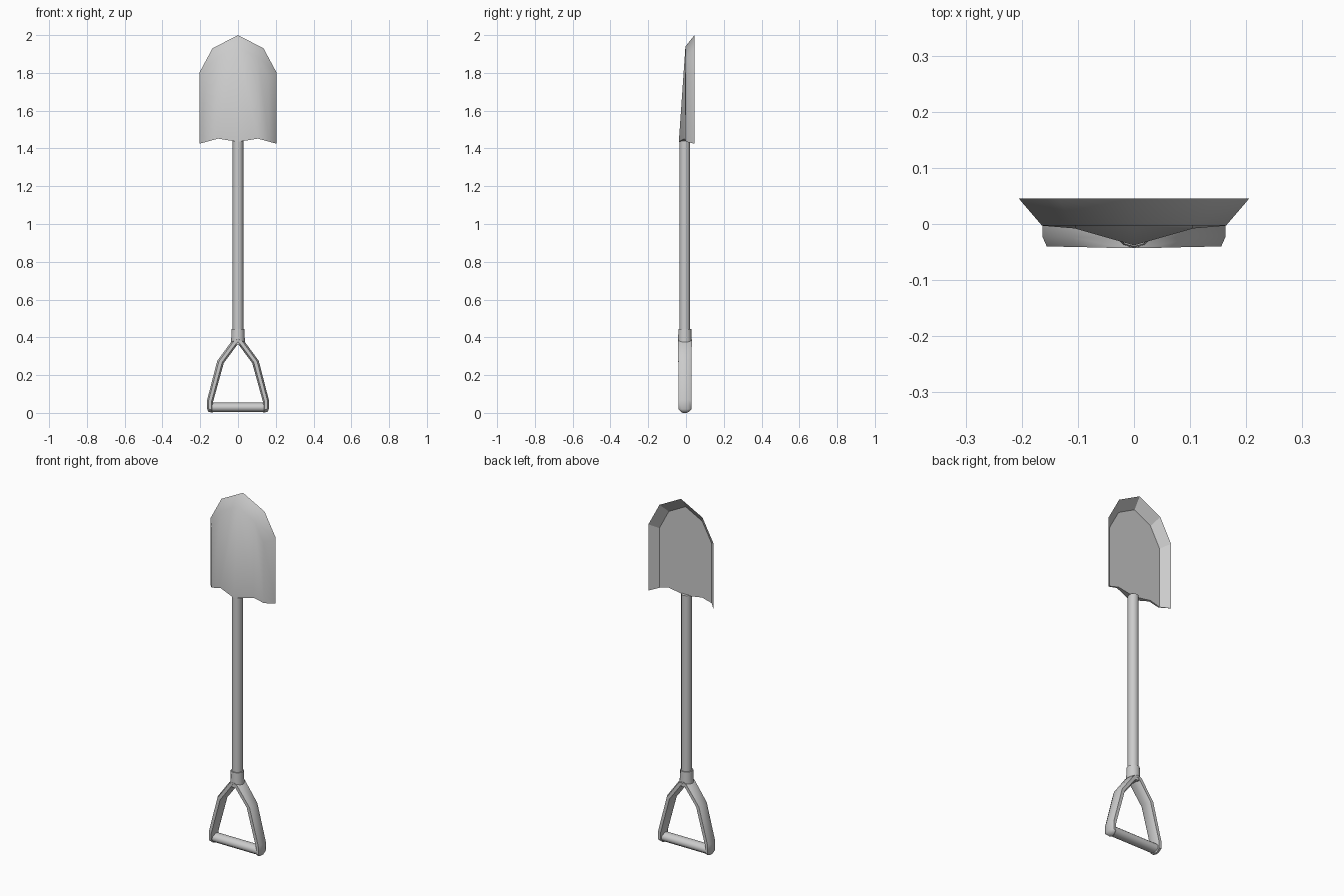
import bpy, bmesh, math
from mathutils import Vector

if "Cube" in bpy.data.objects:
    bpy.data.objects.remove(bpy.data.objects["Cube"])

YC = -0.006  # depth centre of shaft and handle


def finish(name, bm, angle=40):
    bmesh.ops.remove_doubles(bm, verts=bm.verts, dist=0.0005)
    bmesh.ops.recalc_face_normals(bm, faces=bm.faces)
    me = bpy.data.meshes.new(name)
    bm.to_mesh(me)
    bm.free()
    ob = bpy.data.objects.new(name, me)
    bpy.context.collection.objects.link(ob)
    if angle:
        me.polygons.foreach_set("use_smooth", [True] * len(me.polygons))
        me.set_sharp_from_angle(angle=math.radians(angle))
    return ob


def loft(bm, rings):
    loops = [[bm.verts.new(p) for p in r] for r in rings]
    n = len(loops[0])
    for a, b in zip(loops, loops[1:]):
        for i in range(n):
            bm.faces.new((a[i], a[(i + 1) % n], b[(i + 1) % n], b[i]))
    bm.faces.new(loops[0])
    bm.faces.new(loops[-1])


def ring(centre, u, v, n):
    return [centre + u * math.cos(2 * math.pi * i / n) + v * math.sin(2 * math.pi * i / n)
            for i in range(n)]


def turned(name, stations, n=12):
    bm = bmesh.new()
    loft(bm, [ring(Vector((0, YC, z)), Vector((r, 0, 0)), Vector((0, r, 0)), n)
              for z, r in stations])
    return finish(name, bm)


# Blade: dished rim, flat panel on the back, ridged smooth face on the front
rim = [(0.205, 1.425), (0.205, 1.80), (0.135, 1.93), (0, 2.0)]
inner = [(0.164, 1.436), (0.164, 1.775), (0.105, 1.885), (0, 1.94)]
bottom = [(0.105, 1.452, -0.008), (0, 1.435, -0.038)]
bm = bmesh.new()
for s in (1, -1):
    def v(x, z, y):
        return bm.verts.new((s * x, y, z))

    def face(*vs, smooth=False):
        bm.faces.new(vs).smooth = smooth

    R = [v(x, z, 0.045) for x, z in rim]
    F = [v(x, z, -0.003) for x, z in inner]
    P = [v(x, z, 0.004) for x, z in inner]
    FB = [v(*p) for p in bottom]
    PB = [v(x, z, 0.004) for x, z, y in bottom]
    for i in range(3):
        face(R[i], R[i + 1], F[i + 1], F[i], smooth=True)
        face(R[i], R[i + 1], P[i + 1], P[i])
    face(F[0], F[1], F[2], FB[0], smooth=True)
    face(FB[0], F[2], F[3], FB[1], smooth=True)
    face(P[0], P[1], P[2], PB[0])
    face(PB[0], P[2], P[3], PB[1])
    face(R[0], F[0], P[0])
    face(F[0], FB[0], PB[0], P[0])
    face(FB[0], FB[1], PB[1], PB[0])
finish("blade", bm, angle=None)

# Shaft and handle collar
turned("shaft", [(0.40, 0.028), (1.443, 0.028)])
turned("handle_collar", [(0.36, 0.037), (0.445, 0.034)])

# Handle arms: inner point, outer point (x, z) and half depth per station
arm = [((-0.02, 0.392), (0.037, 0.375), 0.037),
       ((0.075, 0.265), (0.110, 0.275), 0.035),
       ((0.133, 0.055), (0.163, 0.070), 0.034),
       ((0.133, 0.018), (0.163, 0.020), 0.034),
       ((0.136, 0.000), (0.158, 0.007), 0.016)]
for s, side in ((1, "right"), (-1, "left")):
    bm = bmesh.new()
    rings = []
    for (ix, iz), (ox, oz), d in arm:
        a, b = Vector((s * ix, YC, iz)), Vector((s * ox, YC, oz))
        # flattened octagon section
        rings.append([(a + b) / 2 + (b - a) / 2 * cu + Vector((0, d * cv, 0))
                      for cu, cv in ((1, .5), (.5, 1), (-.5, 1), (-1, .5),
                                     (-1, -.5), (-.5, -1), (.5, -1), (1, -.5))])
    loft(bm, rings)
    finish("handle_arm_" + side, bm, 50)

# Grip bar
bm = bmesh.new()
loft(bm, [ring(Vector((x, YC, 0.029)), Vector((0, 0.03, 0)), Vector((0, 0, 0.025)), 12)
          for x in (-0.15, 0.15)])
finish("grip", bm)
